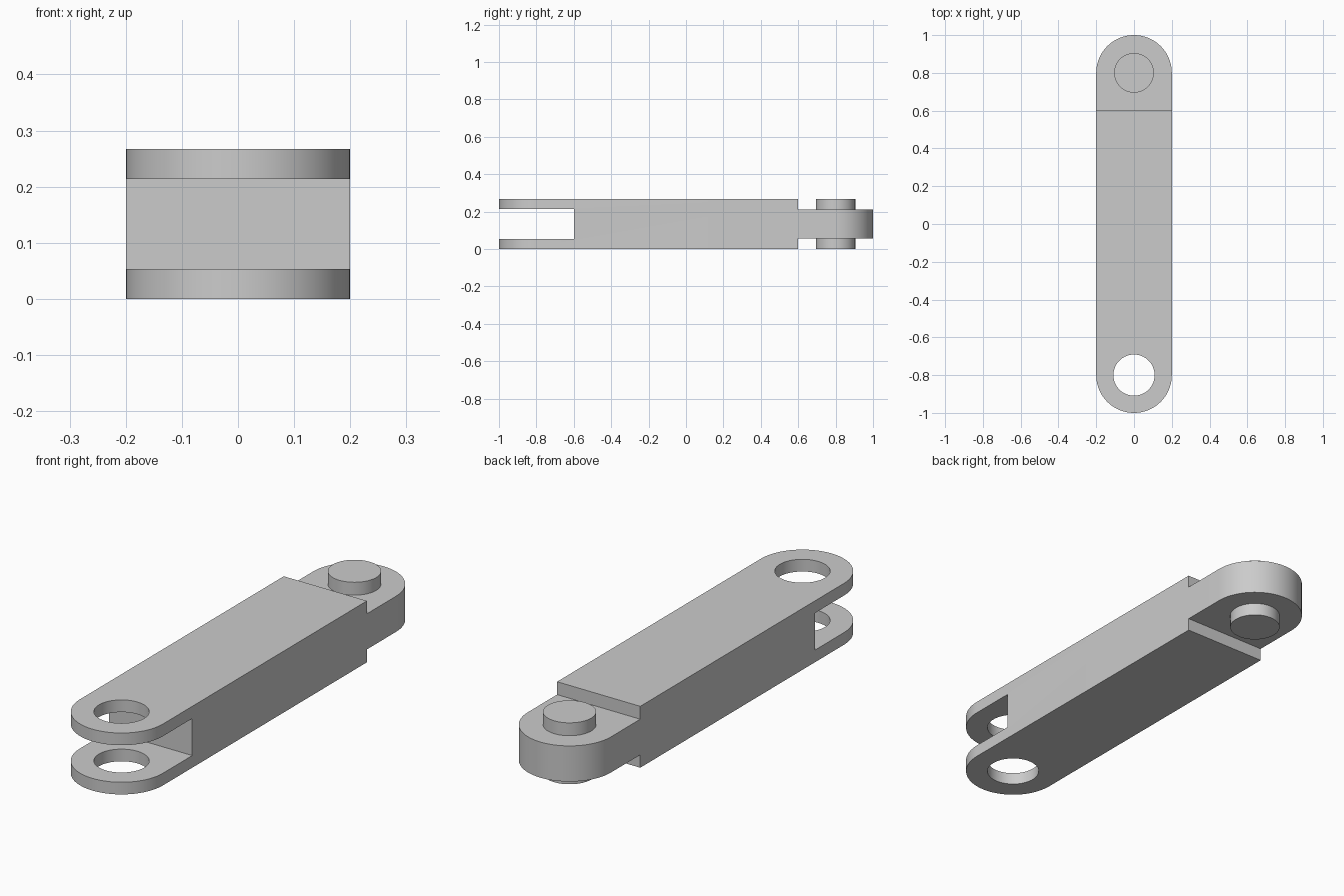
import bpy
import bmesh
import math

HALF_WIDTH = 0.2
HEIGHT = 0.267
PIVOT = 0.8
SHOULDER = 0.6
PLATE = 0.053

cube = bpy.data.objects.get("Cube")
if cube:
    bpy.data.objects.remove(cube, do_unlink=True)

grey = bpy.data.materials.new("grey_metal")
grey.use_nodes = True
grey.diffuse_color = (0.6, 0.6, 0.6, 1)
grey.node_tree.nodes["Principled BSDF"].inputs["Base Color"].default_value = (0.6, 0.6, 0.6, 1)


def extrude_outline(name, outline, z0, z1):
    """Solid made from a flat outline raised from z0 to z1."""
    bm = bmesh.new()
    face = bm.faces.new([bm.verts.new((x, y, z0)) for x, y in outline])
    top = bmesh.ops.extrude_face_region(bm, geom=[face])["geom"]
    verts = [v for v in top if isinstance(v, bmesh.types.BMVert)]
    bmesh.ops.translate(bm, verts=verts, vec=(0, 0, z1 - z0))
    bmesh.ops.recalc_face_normals(bm, faces=bm.faces[:])
    mesh = bpy.data.meshes.new(name)
    bm.to_mesh(mesh)
    bm.free()
    mesh.materials.append(grey)
    obj = bpy.data.objects.new(name, mesh)
    bpy.context.collection.objects.link(obj)
    return obj


def arc(radius, cy, start, sweep, steps):
    angles = [start + sweep * i / steps for i in range(steps + 1)]
    return [(radius * math.cos(a), cy + radius * math.sin(a)) for a in angles]


def disc(radius, cy):
    return arc(radius, cy, 0, math.tau, 64)[:-1]


def select_only(obj):
    bpy.ops.object.select_all(action="DESELECT")
    obj.select_set(True)
    bpy.context.view_layer.objects.active = obj


def cut(obj, cutter):
    select_only(obj)
    mod = obj.modifiers.new("cut", "BOOLEAN")
    mod.operation = "DIFFERENCE"
    mod.solver = "EXACT"
    mod.object = cutter
    bpy.ops.object.modifier_apply(modifier=mod.name)
    bpy.data.objects.remove(cutter, do_unlink=True)


# Forked body: rounded front end, square shoulder at the back
body_outline = arc(HALF_WIDTH, -PIVOT, math.pi, math.pi, 48)
body_outline += [(HALF_WIDTH, SHOULDER), (-HALF_WIDTH, SHOULDER)]
body = extrude_outline("forked_body", body_outline, 0, HEIGHT)

# Fork slot and pin hole
slot = [(-0.3, -1.1), (0.3, -1.1), (0.3, -SHOULDER), (-0.3, -SHOULDER)]
cut(body, extrude_outline("slot_cutter", slot, PLATE, HEIGHT - PLATE))
cut(body, extrude_outline("hole_cutter", disc(0.109, -PIVOT), -0.1, HEIGHT + 0.1))

# Thinner tongue with a rounded end, rooted inside the body
tongue_outline = arc(HALF_WIDTH, PIVOT, 0, math.pi, 48)
tongue_outline += [(-HALF_WIDTH, SHOULDER), (HALF_WIDTH, SHOULDER)]
tongue = extrude_outline("tongue", tongue_outline, 0.056, HEIGHT - 0.056)

# Pin through the tongue, flush with the body faces
pin = extrude_outline("hinge_pin", disc(0.105, PIVOT), 0, HEIGHT)

for part in (body, tongue, pin):
    select_only(part)
    bpy.ops.object.shade_smooth_by_angle(angle=math.radians(30))
